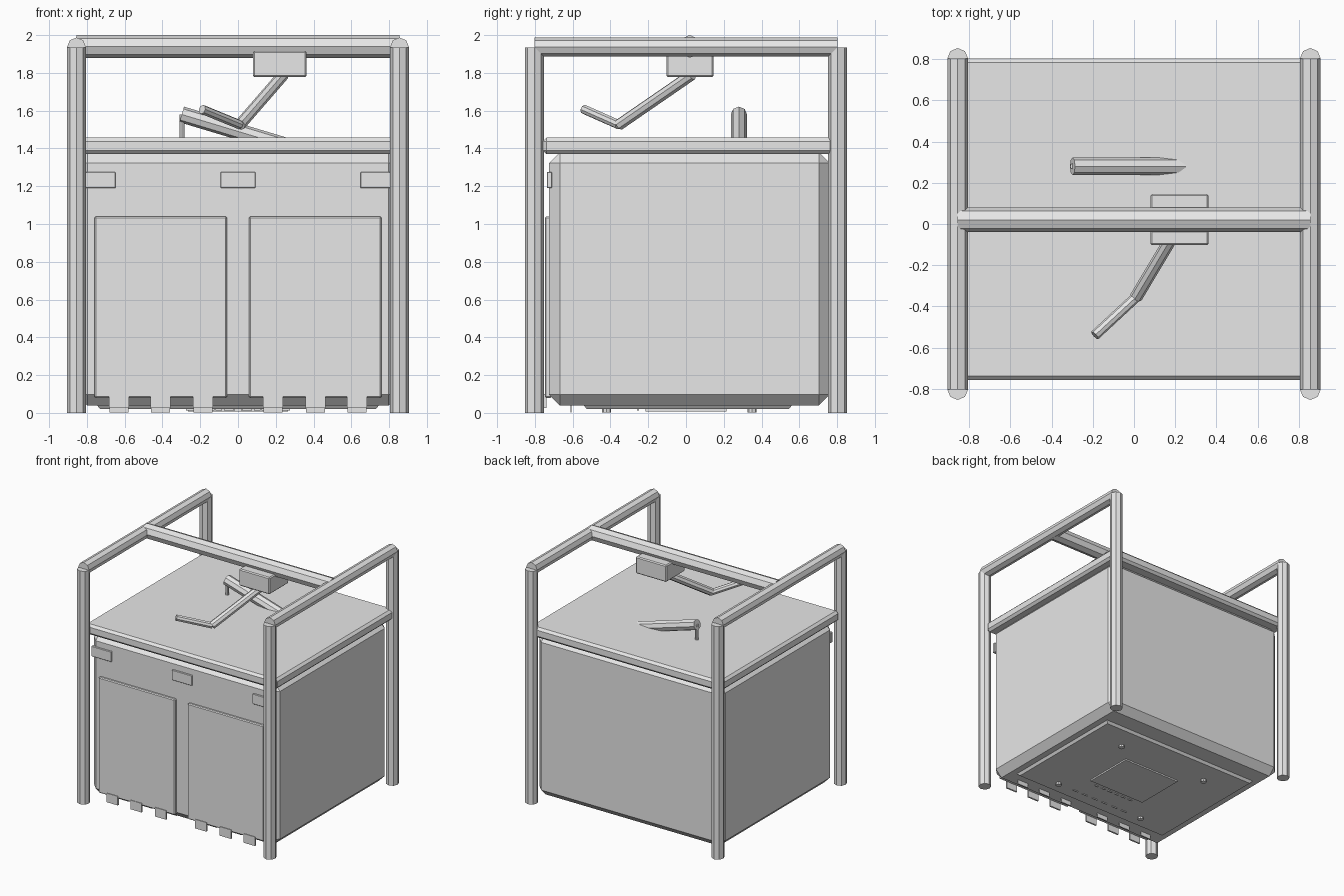
import bpy, bmesh
from mathutils import Vector, Matrix

if "Cube" in bpy.data.objects:
    bpy.data.objects.remove(bpy.data.objects["Cube"])

grey = bpy.data.materials.new("light_grey")
grey.diffuse_color = (0.8, 0.8, 0.8, 1)
grey.use_nodes = True
grey.node_tree.nodes["Principled BSDF"].inputs["Base Color"].default_value = grey.diffuse_color


def finish(name, bm):
    me = bpy.data.meshes.new(name)
    bm.to_mesh(me)
    bm.free()
    me.materials.append(grey)
    ob = bpy.data.objects.new(name, me)
    bpy.context.collection.objects.link(ob)
    return ob


def box(name, x0, x1, y0, y1, z0, z1, bevel=0.0):
    """Axis-aligned box with optional chamfered edges."""
    bm = bmesh.new()
    size = Matrix.Diagonal((x1 - x0, y1 - y0, z1 - z0, 1))
    mid = Matrix.Translation(((x0 + x1) / 2, (y0 + y1) / 2, (z0 + z1) / 2))
    bmesh.ops.create_cube(bm, size=1, matrix=mid @ size)
    if bevel:
        bmesh.ops.bevel(bm, geom=bm.edges[:], offset=bevel, segments=1,
                        affect='EDGES', profile=0.5)
    return finish(name, bm)


def tube(name, a, b, r, sides=8):
    """Closed octagonal bar from a to b with one ridge facing up."""
    a, b = Vector(a), Vector(b)
    d = b - a
    bm = bmesh.new()
    rot = d.to_track_quat('Z', 'Y').to_matrix().to_4x4()
    bmesh.ops.create_cone(bm, cap_ends=True, segments=sides, radius1=r, radius2=r,
                          depth=d.length, matrix=Matrix.Translation((a + b) / 2) @ rot)
    return finish(name, bm)


# cabinet body and worktop
box("cabinet_body", -0.855, 0.855, -0.725, 0.76, 0.04, 1.38, 0.057)
box("worktop", -0.88, 0.88, -0.757, 0.803, 1.37, 1.457, 0.019)

# corner posts, side rails and cross bar
for s, side in ((-1, "left"), (1, "right")):
    for t, end in ((-1, "front"), (1, "back")):
        tube(f"post_{end}_{side}", (s * 0.855, t * 0.803, 0), (s * 0.855, t * 0.803, 1.935), 0.05)
    tube(f"top_rail_{side}", (s * 0.855, -0.803, 1.937), (s * 0.855, 0.803, 1.937), 0.05)
tube("cross_bar", (-0.855, 0.02, 1.94), (0.855, 0.02, 1.94), 0.06)

# doors, latches and hanging clips
for s, side in ((-1, "left"), (1, "right")):
    x0, x1 = sorted((s * 0.058, s * 0.76))
    box(f"door_{side}", x0, x1, -0.747, -0.71, 0.08, 1.04, 0.007)
    for i, x in enumerate((0.185, 0.41, 0.63)):
        box(f"door_clip_{side}_{i}", s * x - 0.052, s * x + 0.052, -0.752, -0.738, 0.025, 0.1)
        box(f"floor_clip_{side}_{i}", s * x - 0.05, s * x + 0.05, -0.612, -0.606, 0.003, 0.06)
for i, x in enumerate((-0.74, 0, 0.74)):
    box(f"latch_{i}", x - 0.092, x + 0.092, -0.737, -0.71, 1.19, 1.275, 0.003)

# underside: tapered base plate, hatch, feet and vent strips
bm = bmesh.new()
bmesh.ops.create_cube(bm, size=1)
for v in bm.verts:
    low = v.co.z < 0
    inset = 0.02 if low else 0
    v.co = ((0.75 - inset) * (1 if v.co.x > 0 else -1),
            0.01 + (0.555 - inset) * (1 if v.co.y > 0 else -1),
            0.02 if low else 0.045)
finish("base_plate", bm)
box("base_hatch", -0.265, 0.265, -0.215, 0.215, 0.008, 0.03)
for x in (-0.42, 0.42):
    for y in (-0.42, 0.35):
        tube("foot", (x, y, 0.002), (x, y, 0.03), 0.024)
for i in range(6):
    x = (i - 2.5) * 0.1
    box(f"vent_strip_{i}", x - 0.025, x + 0.025, -0.425, -0.418, 0.012, 0.03)
    x *= 0.68
    box(f"hatch_strip_{i}", x - 0.018, x + 0.018, -0.26, -0.25, 0.012, 0.03)

# jointed arm hanging from the cross bar
box("arm_mount", 0.08, 0.362, -0.103, 0.145, 1.777, 1.917, 0.008)
elbow = (0.01, -0.355, 1.525)
tube("upper_arm", (0.24, 0.03, 1.79), elbow, 0.031)
tube("lower_arm", elbow, (-0.19, -0.54, 1.607), 0.025)

# sloping bar sunk into the worktop, with its thin stand
tube("sloping_bar", (-0.298, 0.28, 1.58), (0.24, 0.28, 1.418), 0.043)
tube("bar_stand", (-0.296, 0.28, 1.44), (-0.296, 0.28, 1.58), 0.014)
